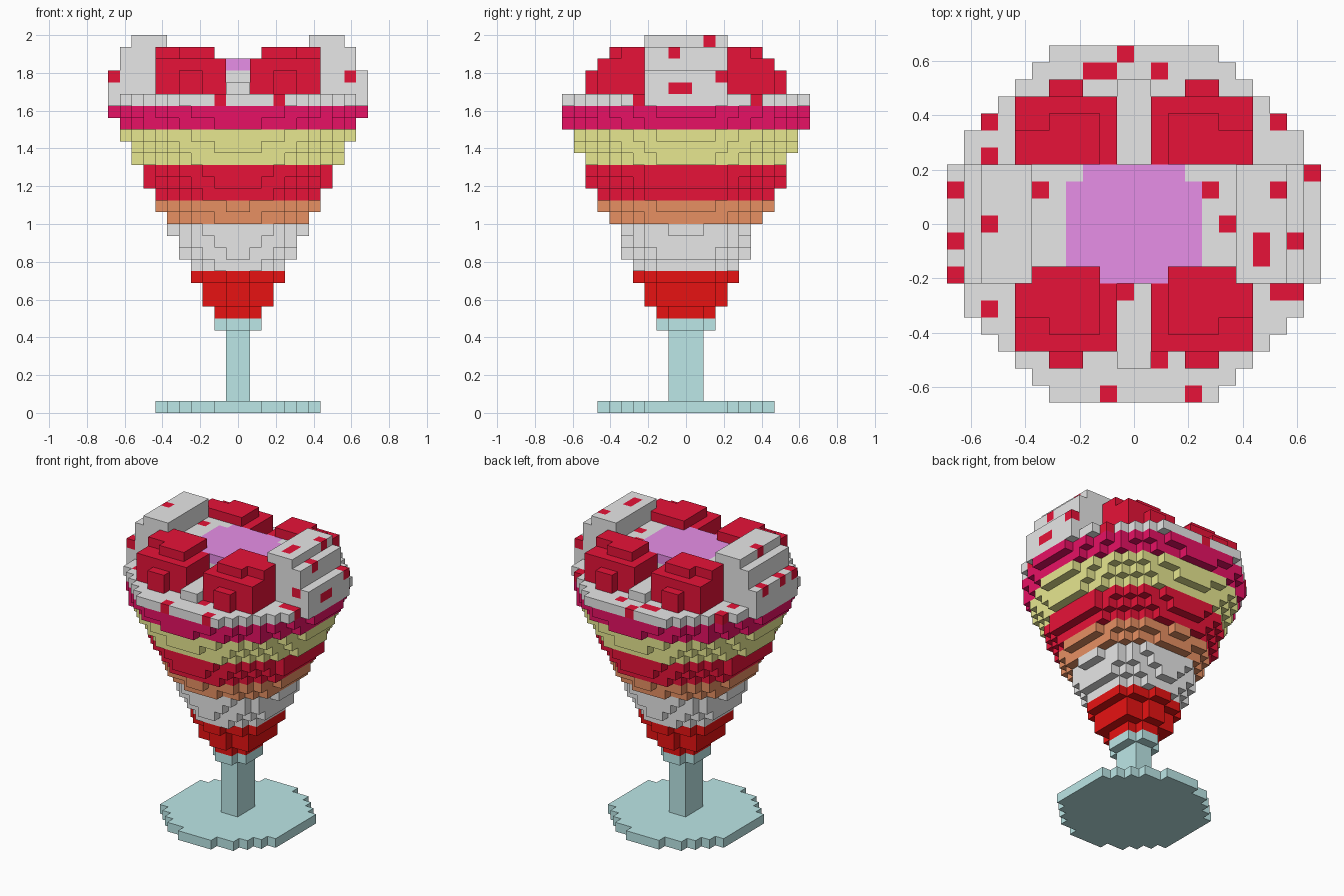
import bpy
import bmesh
from mathutils import Vector

cube = bpy.data.objects.get("Cube")
if cube:
    bpy.data.objects.remove(cube, do_unlink=True)

V = 1 / 16  # size of one block


def material(name, *rgb):
    m = bpy.data.materials.new(name)
    m.use_nodes = True
    m.diffuse_color = (*rgb, 1)
    m.node_tree.nodes["Principled BSDF"].inputs["Base Color"].default_value = (*rgb, 1)
    return m


glass = material("pale teal glass", .63, 1, 1)
cream = material("white cream", 1, 1, 1)
cherry = material("cherry red", 1, .008, .05)
sauce = material("deep red sauce", 1, .008, .008)
berry = material("berry pink", 1, .007, .16)
vanilla = material("vanilla yellow", 1, 1, .35)
caramel = material("caramel orange", 1, .35, .155)
lilac = material("lilac icing", 1, .34, 1)


def box(x0, x1, y0, y1, z0, z1):
    """Blocks in an inclusive index range."""
    return {(x, y, z) for x in range(x0, x1 + 1)
            for y in range(y0, y1 + 1) for z in range(z0, z1 + 1)}


def disc(r, z):
    return {c for c in box(-11, 10, -10, 10, z, z)
            if (c[0] + .5) ** 2 + .99 * c[1] ** 2 <= r * r}


def mirror(cells, sx, sy):
    return {(x if sx > 0 else -1 - x, y * sy, z) for x, y, z in cells}


parts = {}


def add(name, mat, cells):
    parts[name] = (mat, cells)


# Glass foot and stem
add("glass_foot", glass, disc(7.25, 0))
add("glass_stem", glass, box(-1, 0, -1, 1, 1, 6))

# Bowl: radius of every layer from the stem up, split into flavours
radii = [2.3, 2.3, 3.2, 3.3, 4.2, 4.4, 5.1, 5.4, 5.8, 6.3, 7.1, 7.4, 8.1,
         8.4, 8.75, 9.25, 9.75, 10.25, 10.7, 10.927]
flavours = [("glass_collar", glass, 1), ("sauce_layer", sauce, 4),
            ("lower_cream_layer", cream, 4), ("caramel_layer", caramel, 2),
            ("cherry_layer", cherry, 3), ("vanilla_layer", vanilla, 3),
            ("berry_layer", berry, 2), ("cream_rim", cream, 1)]
z = 7
for name, mat, count in flavours:
    cells = set()
    for k in range(count):
        cells |= disc(radii[z - 7], z)
        z += 1
    add(name, mat, cells)

# Cream mound with ledges, ridges and the icing top
add("cream_mound", cream, box(-6, 5, -3, 3, 27, 28)
    | box(-6, -5, -3, 3, 29, 29) | box(4, 5, -3, 3, 29, 29)
    | {(x, y, 29) for x in (-4, 3) for y in (-3, 3)})
add("icing_top", lilac, box(-4, 3, -2, 2, 29, 29) | box(-3, 2, -3, 3, 29, 29))
for name, s in (("front", -1), ("back", 1)):
    add(name + "_cream_ridge", cream, mirror(box(-1, 0, 4, 8, 27, 27), 1, s))

# Stepped cream wings on both sides
wing = box(6, 10, -3, 3, 27, 28) | box(6, 9, -3, 3, 29, 30) | box(6, 8, -3, 3, 31, 31)
for name, s in (("left", 1), ("right", -1)):
    add(name + "_cream_wing", cream, mirror(wing, s, 1))

# Four cherry scoops
scoop = (box(1, 6, 4, 7, 27, 29) | box(3, 4, 8, 8, 27, 28)
         | box(2, 6, 4, 5, 30, 30) | box(2, 4, 6, 6, 30, 30))
for side, sx in (("left", 1), ("right", -1)):
    for end, sy in (("front", -1), ("back", 1)):
        cells = scoop | (box(2, 5, 3, 3, 30, 30) if sy < 0 else set())
        add(f"{end}_{side}_scoop", cherry, mirror(cells, sx, sy))

filled = set().union(*(cells for _, cells in parts.values()))

# Cherry sprinkles colour the topmost block of a column
columns = [(-1, 10), (-3, 9), (-2, 9), (1, 9), (-9, 6), (8, 6), (-9, 4), (-11, 2),
           (-6, 2), (4, 2), (8, 2), (10, 3), (-9, 0), (5, 0), (-11, -1), (7, -1),
           (7, -2), (9, -1), (-11, -3), (-1, -4), (-9, -5), (8, -4), (9, -4),
           (1, -8), (-2, -10), (3, -10)]
sprinkles = {(x, y, max(c[2] for c in filled if c[:2] == (x, y))) for x, y in columns}
sprinkles |= {(10, -1, 27), (10, 0, 27), (9, -3, 28)}


def build(name, mat, cells):
    """Make the outer block faces of one part."""
    bm = bmesh.new()
    for c in sorted(cells):
        centre = Vector((c[0] + .5, c[1], c[2] + .5))
        for axis in range(3):
            for s in (-1, 1):
                n = Vector((0, 0, 0))
                n[axis] = s
                if tuple(int(c[i] + n[i]) for i in range(3)) in filled:
                    continue
                u = Vector((0, 0, 0))
                u[(axis + 1) % 3] = .5
                w = n.cross(u)
                mid = centre + n / 2
                corners = (mid - u - w, mid + u - w, mid + u + w, mid - u + w)
                f = bm.faces.new([bm.verts.new(p * V) for p in corners])
                f.material_index = int(c in sprinkles and mat == cream)
    bmesh.ops.remove_doubles(bm, verts=bm.verts, dist=.001)
    mesh = bpy.data.meshes.new(name)
    bm.to_mesh(mesh)
    bm.free()
    mesh.materials.append(mat)
    if mat == cream:
        mesh.materials.append(cherry)
    bpy.context.collection.objects.link(bpy.data.objects.new(name, mesh))


for name, (mat, cells) in parts.items():
    build(name, mat, cells)
